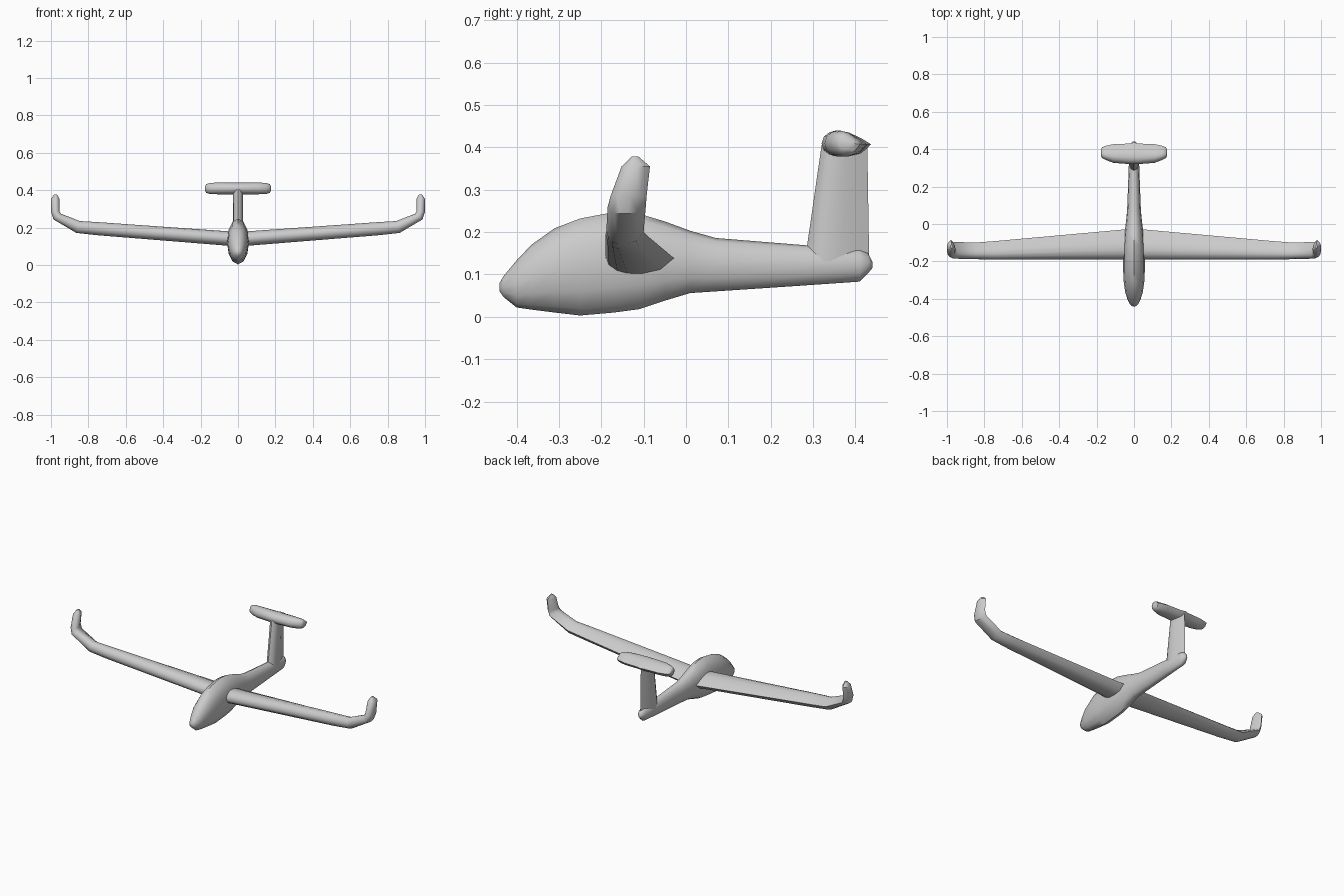
import bpy, math
from mathutils import Vector

cube = bpy.data.objects.get("Cube")
if cube:
    bpy.data.objects.remove(cube)

# One plain grey finish
grey = bpy.data.materials.new("plain_grey")
grey.use_nodes = True
grey.diffuse_color = (0.6, 0.6, 0.6, 1)
grey.node_tree.nodes["Principled BSDF"].inputs["Base Color"].default_value = (0.6, 0.6, 0.6, 1)

# Unit wing section: chord 0..1, thickness -0.5..0.5, blunt nose, thin tail
AIRFOIL = [(0, 0), (.05, .26), (.17, .43), (.32, .5), (.55, .42), (.8, .2),
           (1, -.03), (.8, -.38), (.55, -.5), (.32, -.5), (.17, -.42), (.05, -.25)]
SIDES = 12


def loft(name, rings, angle=40):
    """Skin a list of equal-length point rings and cap both ends."""
    n = len(rings[0])
    verts = [p for ring in rings for p in ring]
    faces = [(r * n + i, r * n + (i + 1) % n, (r + 1) * n + (i + 1) % n, (r + 1) * n + i)
             for r in range(len(rings) - 1) for i in range(n)]
    last = (len(rings) - 1) * n
    faces += [tuple(reversed(range(n))), tuple(range(last, last + n))]
    mesh = bpy.data.meshes.new(name)
    mesh.from_pydata(verts, [], faces)
    mesh.materials.append(grey)
    obj = bpy.data.objects.new(name, mesh)
    bpy.context.collection.objects.link(obj)
    bpy.ops.object.select_all(action='DESELECT')
    obj.select_set(True)
    bpy.context.view_layer.objects.active = obj
    bpy.ops.object.mode_set(mode='EDIT')
    bpy.ops.mesh.select_all(action='SELECT')
    bpy.ops.mesh.normals_make_consistent(inside=False)
    bpy.ops.object.mode_set(mode='OBJECT')
    bpy.ops.object.shade_smooth_by_angle(angle=math.radians(angle))
    return obj


def foil(x, z, front, back, thick, tilt=0):
    """Wing section at (x, z); tilt leans its thickness axis inboard."""
    a = math.radians(tilt)
    up = Vector((-math.sin(a), 0, math.cos(a)))
    return [Vector((x, front + (back - front) * c, z)) + up * (t * thick) for c, t in AIRFOIL]


def mirrored(stations):
    """Rings from the right tip through the middle to the left tip."""
    left = [foil(*s) for s in stations]
    right = [[Vector((-p.x, p.y, p.z)) for p in ring] for ring in reversed(left)]
    return right + (left[1:] if stations[0][0] == 0 else left)


# Fuselage: y, bottom, top, half width
body = [(-.44, .06, .08, .008), (-.43, .046, .097, .022), (-.40, .022, .133, .036),
        (-.365, .017, .17, .047), (-.31, .01, .209, .055), (-.25, .003, .232, .058),
        (-.17, .01, .247, .058), (-.11, .018, .243, .056), (-.05, .038, .225, .051),
        (.01, .056, .203, .043), (.07, .06, .186, .037), (.28, .074, .169, .029),
        (.41, .083, .16, .025), (.43, .103, .15, .017), (.44, .115, .13, .008)]
rings = []
for y, low, high, half in body:
    ring = []
    for i in range(SIDES):
        a = math.tau * i / SIDES
        ring.append(Vector((half * math.cos(a), y,
                            (low + high) / 2 + (high - low) / 2 * math.sin(a))))
    rings.append(ring)
loft("fuselage", rings, 50)

# Main wing with upswept tips: x, z, leading y, trailing y, thickness, tilt
wing = [(0, .137, -.19, -.022, .078, 0), (.06, .142, -.19, -.03, .077, 4),
        (.75, .194, -.19, -.092, .07, 5), (.855, .203, -.188, -.10, .066, 16),
        (.967, .259, -.185, -.095, .05, 52), (.977, .285, -.178, -.093, .044, 84),
        (.977, .355, -.152, -.085, .044, 90), (.975, .378, -.128, -.112, .014, 90)]
loft("wing", mirrored(wing))

# Upright tail fin, swept at its leading edge
fin = []
for z, front, back in [(.13, .281, .432), (.155, .284, .432), (.405, .32, .428)]:
    fin.append([Vector((t * .054, front + (back - front) * c, z)) for c, t in AIRFOIL])
for ring in fin:
    for i, p in enumerate(ring):
        # Same curve on both sides of the fin
        j = (len(ring) - i) % len(ring)
        if i > len(ring) // 2:
            p.x = -ring[j].x
    ring[len(ring) // 2].x = 0
loft("tail_fin", fin)

# Tailplane with rounded tips
tailplane = [(0, .409, .32, .437, .062), (.02, .409, .32, .43, .062),
             (.11, .409, .327, .427, .062), (.15, .409, .342, .418, .06),
             (.17, .409, .352, .411, .046), (.176, .409, .362, .40, .026)]
loft("tailplane", mirrored(tailplane))
